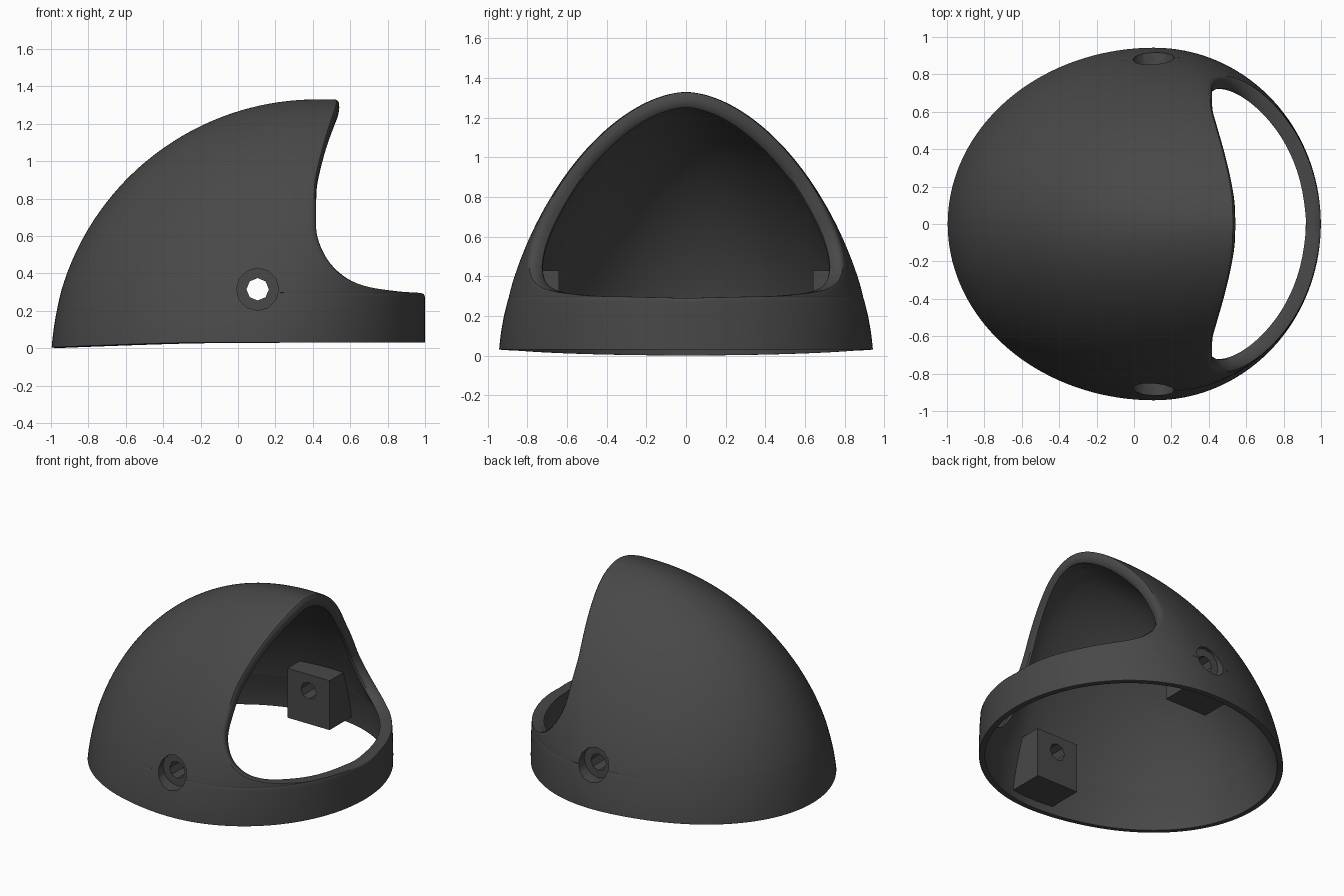
import bpy, bmesh, math
from mathutils import Vector

if "Cube" in bpy.data.objects:
    bpy.data.objects.remove(bpy.data.objects["Cube"])

# Face opening edge: height z, x of the edge
EDGE = [
    (0.030, 1.00), (0.038, 1.00), (0.16, 1.00), (0.29, 1.00), (0.303, 0.88),
    (0.332, 0.70), (0.39, 0.575), (0.50, 0.475), (0.66, 0.425), (0.85, 0.425),
    (1.00, 0.450), (1.15, 0.490), (1.25, 0.522), (1.30, 0.538),
    (1.323, 0.542), (1.33, 0.543)]
SUB, COLS, TOP = 4, 72, 1.33

mat = bpy.data.materials.new("charcoal")
mat.diffuse_color = (0.065, 0.065, 0.065, 1)
mat.use_nodes = True
mat.node_tree.nodes["Principled BSDF"].inputs["Base Color"].default_value = mat.diffuse_color


def interp(i, f, k):
    """Monotone cubic through the edge points."""
    def slope(j):
        a = EDGE[j][k] - EDGE[max(j - 1, 0)][k]
        b = EDGE[min(j + 1, len(EDGE) - 1)][k] - EDGE[j][k]
        if j == 0:
            a = b
        if j == len(EDGE) - 1:
            b = a
        if a * b <= 0:
            return 0
        return math.copysign(min(abs(a + b) / 2, 2.5 * min(abs(a), abs(b))), a)
    p, q = EDGE[i][k], EDGE[i + 1][k]
    return (p * (1 + 2 * f) * (1 - f) ** 2 + slope(i) * f * (1 - f) ** 2
            + q * f * f * (3 - 2 * f) + slope(i + 1) * f * f * (f - 1))


def finish(ob):
    bpy.ops.object.select_all(action='DESELECT')
    bpy.context.view_layer.objects.active = ob
    ob.select_set(True)
    bpy.ops.object.convert(target='MESH')
    bpy.ops.object.shade_smooth_by_angle(angle=math.radians(40))
    ob.data.materials.clear()
    ob.data.materials.append(mat)


def cut(ob, cutter):
    m = ob.modifiers.new("cut", 'BOOLEAN')
    m.operation, m.object, m.solver = 'DIFFERENCE', cutter, 'EXACT'


def cylinder(name, sides, r, y0, y1):
    bpy.ops.mesh.primitive_cylinder_add(
        vertices=sides, radius=r, depth=abs(y1 - y0),
        location=(0.105, (y0 + y1) / 2, 0.315), rotation=(math.pi / 2, 0, 0))
    ob = bpy.context.object
    ob.name, ob.hide_render = name, True
    return ob


# Domed shell: rows of part-ellipses that stop at the opening edge
rows = [(i, s / SUB) for i in range(len(EDGE) - 1) for s in range(SUB)]
rows.append((len(EDGE) - 2, 1.0))
bm = bmesh.new()
weight = bm.verts.layers.deform.verify()
grid = []
for i, f in rows:
    z, edge = interp(i, f, 0), min(interp(i, f, 1), 1)
    h = min(z / TOP, 1)
    # rear profile is a circular arc
    rear = 0.42 - math.sqrt(1.423 ** 2 - (min(z, TOP) + 0.093) ** 2 + 1e-9)
    w = 0.945 * (1 - h ** 1.607) ** 0.56
    xc = 0.1 + 0.33 * h
    d = edge - xc
    semi = (1 - xc) if d > 0 else (xc - rear)
    span = math.pi - math.acos(max(-1, min(1, d / semi)))
    line = []
    for j in range(COLS + 1):
        s = 2 * j / COLS - 1
        c = -math.cos(s * span)
        x = xc + c * ((1 - xc) if c > 0 else (xc - rear))
        dip = 0.03 * max(0, (-x - 0.2) / 0.8) ** 1.3 * max(0, 1 - z / 0.3)
        v = bm.verts.new((x, w * math.sin(s * span), z - dip))
        # thinner at the base, thick at the opening
        thick = 0.6 + 0.4 * abs(s) ** 10
        v[weight][0] = thick if z > 0.28 else 0.45 + (thick - 0.45) * (z / 0.28) ** 2
        line.append(v)
    grid.append(line)
for r0, r1 in zip(grid, grid[1:]):
    for j in range(COLS):
        bm.faces.new((r0[j], r0[j + 1], r1[j + 1], r1[j]))
bmesh.ops.remove_doubles(bm, verts=bm.verts, dist=0.0008)
bmesh.ops.dissolve_degenerate(bm, edges=bm.edges, dist=0.0005)
bmesh.ops.recalc_face_normals(bm, faces=bm.faces)
bm.normal_update()
if sum(f.normal.dot(f.calc_center_median() - Vector((0, 0, 0.3))) for f in bm.faces) < 0:
    bmesh.ops.reverse_faces(bm, faces=bm.faces)
me = bpy.data.meshes.new("helmet_shell")
bm.to_mesh(me)
bm.free()
shell = bpy.data.objects.new("helmet_shell", me)
bpy.context.collection.objects.link(shell)
shell.vertex_groups.new(name="thickness")
m = shell.modifiers.new("wall", 'SOLIDIFY')
m.thickness, m.offset, m.vertex_group = 0.085, -1, "thickness"
m = shell.modifiers.new("round", 'SUBSURF')
m.levels = m.render_levels = 1

# Pivot bosses with a bored hole and an outer recess on each side
bosses, cutters = [], []
for side, name in ((1, "left"), (-1, "right")):
    bpy.ops.mesh.primitive_cube_add(size=1, location=(0, 0, 0))
    boss = bpy.context.object
    boss.name = "pivot_boss_" + name
    for v in boss.data.vertices:
        outer = 0.82 if v.co.z > 0 else 0.905
        v.co = (0.105 + v.co.x * 0.33,
                outer if v.co.y > 0 else 0.64, 0.255 + v.co.z * 0.35)
        v.co.y *= side
    if side < 0:
        boss.data.flip_normals()
    bore = cylinder("bore_cutter", 8, 0.06, side * 0.5, side * 1.1)
    recess = cylinder("recess_cutter", 12, 0.113, side * 0.83, side * 1.1)
    cut(shell, recess)
    cut(shell, bore)
    cut(boss, recess)
    cut(boss, bore)
    bosses.append(boss)
    cutters += [bore, recess]

for ob in [shell] + bosses:
    finish(ob)
for c in cutters:
    bpy.data.objects.remove(c)
